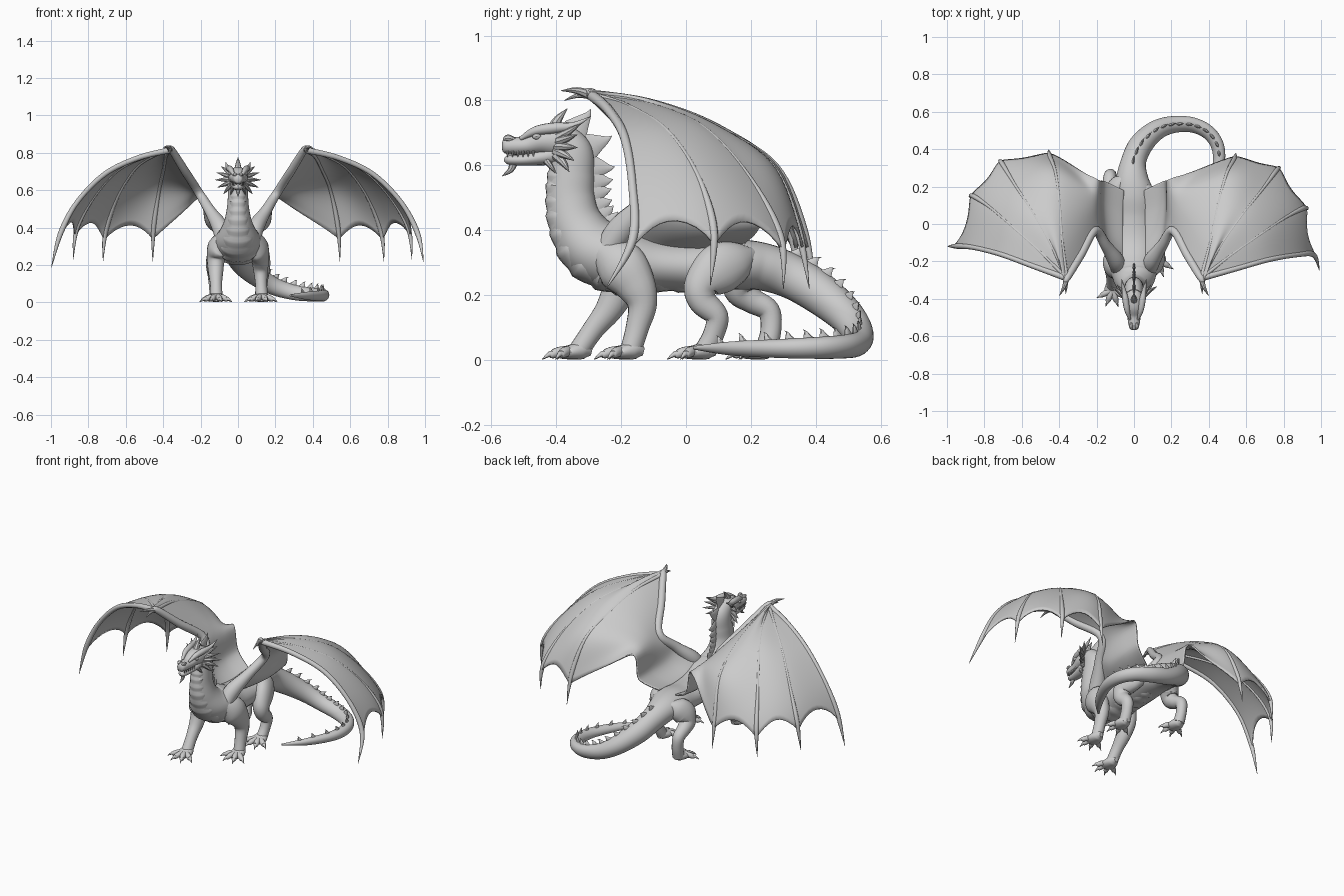
import bpy, bmesh, math
from mathutils import Vector, Matrix

X, Y, Z = Vector((1, 0, 0)), Vector((0, 1, 0)), Vector((0, 0, 1))


def cr(P, s):
    """Catmull-Rom point at parameter s (0 .. len-1)."""
    i = min(int(s), len(P) - 2)
    f = s - i
    a, b, c, d = P[max(i - 1, 0)], P[i], P[i + 1], P[min(i + 2, len(P) - 1)]
    return b + (c - a + (2 * a - 5 * b + 4 * c - d + (3 * (b - c) + d - a) * f) * f) * (f * 0.5)


def spline(pts, n=6):
    P = [Vector(p) for p in pts]
    m = (len(P) - 1) * n
    return [cr(P, k / n) for k in range(m + 1)]


def frames(D):
    """Position, tangent, side, normal and radii along a dense path."""
    P = [Vector(d[:3]) for d in D]
    out, side = [], None
    for i, p in enumerate(P):
        t = (P[min(i + 1, len(P) - 1)] - P[max(i - 1, 0)]).normalized()
        if side is None:
            side = Y if abs(t.x) > 0.9 else X
        side = (side - t * side.dot(t)).normalized()
        out.append((p, t, side, side.cross(t), max(D[i][3], 0.001), max(D[i][4], 0.001)))
    return out


def mesh(name, verts, faces):
    me = bpy.data.meshes.new(name)
    me.from_pydata(verts, [], faces)
    bm = bmesh.new()
    bm.from_mesh(me)
    bmesh.ops.recalc_face_normals(bm, faces=bm.faces)
    bm.to_mesh(me)
    bm.free()
    ob = bpy.data.objects.new(name, me)
    bpy.context.collection.objects.link(ob)
    return ob


def loft(name, F, seg=16):
    V, Q = [], []
    for p, t, s, n, rx, rz in F:
        for k in range(seg):
            a = 2 * math.pi * k / seg
            V.append(p + s * math.cos(a) * rx + n * math.sin(a) * rz)
    for i in range(len(F) - 1):
        for k in range(seg):
            j = (k + 1) % seg
            Q.append((i * seg + k, i * seg + j, (i + 1) * seg + j, (i + 1) * seg + k))
    Q += [tuple(range(seg)), tuple(range(len(V) - seg, len(V)))]
    return mesh(name, V, Q)


def tube(name, pts, seg=16, n=6):
    """Points are (x, y, z, r) or (x, y, z, rx, rz)."""
    return loft(name, frames(spline([tuple(p) + (p[3],) * (5 - len(p)) for p in pts], n)), seg)


def spike(name, a, b, r, bend=(0, 0, 0)):
    a, b = Vector(a), Vector(b)
    m = (a + b) / 2 + Vector(bend)
    return tube(name, [(*a, r), (*m, r * 0.65), (*b, 0.001)], 8, 4)


# neck, torso and tail as one lofted body
spine = [(0, -.385, .685, .044, .048), (0, -.35, .64, .05, .062), (0, -.353, .57, .054, .07),
         (0, -.355, .50, .06, .074), (0, -.338, .42, .079, .083), (0, -.285, .345, .115, .1),
         (0, -.19, .308, .133, .103), (0, -.08, .293, .118, .078), (0, .04, .287, .107, .075),
         (0, .15, .295, .107, .077), (-.01, .24, .287, .088, .073), (-.003, .33, .255, .068, .068),
         (.035, .42, .2, .064, .064), (.11, .495, .135, .055, .055), (.2, .53, .083, .045, .048),
         (.31, .53, .052, .037, .044), (.4, .487, .042, .034, .04), (.45, .405, .038, .032, .036),
         (.445, .29, .036, .028, .031), (.37, .14, .036, .02, .024), (.28, .025, .038, .005, .006)]
F = frames(spline(spine, 8))
loft("body", F, 28)

# overlapping throat and belly plates
plates = []
for i, (p, t, s, n, rx, rz) in enumerate(F[8:72]):
    saw = 1 + 0.14 * (1 - (i % 4) / 3)
    fade = min(1, (64 - i) / 24)
    plates.append((p - n * rz * 0.48, t, s, n, rx * 0.72 * (0.6 + 0.4 * fade) * saw, rz * 0.53 * saw))
loft("belly_plates", plates, 20)


def blade(i, h, w, lean):
    p, t, s, n, rx, rz = F[i]
    if i > 80:  # keep tail blades upright
        n = (Z - t * t.z).normalized()
        s = t.cross(n)
    b = p + n * rz * 0.85
    d = n + t * lean
    pts = [(*b, .008, w), (*(b + d * h * .45), .006, w * .55), (*(b + d * h * .8 - t * lean * h * .1), .003, w * .22),
           (*(b + d * h + t * lean * h * .3), .001, .001)]
    loft("crest_spike", [(q[0], d, s, t, q[4], q[5]) for q in frames(spline(pts, 3))], 8)


# crest blades along the neck and the tail
for i in range(3, 40, 5):
    blade(i, .085 - .0009 * i, .045, -.15)
for i in range(86, 157, 4):
    blade(i, .016 + F[i][5] * .35, .028 * (1 - (i - 86) / 140), .5)

# head: skull with snout, lower jaw, nose and eyes
tube("skull", [(0, -.35, .675, .035, .04), (0, -.39, .675, .052, .05), (0, -.44, .675, .05, .044),
               (0, -.49, .662, .037, .03), (0, -.535, .66, .03, .027), (0, -.56, .66, .022, .022),
               (0, -.567, .66, .008, .008)], 20)
tube("lower_jaw", [(0, -.38, .64, .044, .036), (0, -.44, .626, .038, .026), (0, -.5, .617, .029, .018),
                   (0, -.545, .617, .022, .015), (0, -.56, .618, .006, .005)], 16)
spike("chin_spike", (0, -.53, .612), (0, -.567, .567), .014, (0, .008, -.004))
spike("forehead_spike", (0, -.41, .71), (0, -.365, .775), .02, (0, -.006, 0))
for sx in (-1, 1):
    tube("nostril", [(sx * .012, -.525, .678, .006), (sx * .016, -.548, .684, .011), (sx * .012, -.562, .68, .004)], 8)
    tube("eye", [(sx * .04, -.472, .688, .004), (sx * .041, -.46, .689, .011), (sx * .042, -.447, .69, .004)], 8)
    tube("brow_horn", [(sx * .022, -.51, .682, .006), (sx * .036, -.465, .706, .014), (sx * .045, -.41, .715, .017),
                       (sx * .055, -.35, .722, .011), (sx * .066, -.295, .75, .001)], 10)
    # cheek frill
    for tx, ty, tz in ((.09, -.325, .728), (.115, -.335, .695), (.122, -.335, .655), (.11, -.345, .615), (.078, -.36, .58)):
        spike("frill_spike", (sx * .035, -.4, .66 + (tz - .66) * .35), (sx * tx, ty, tz), .016, (0, .004, 0))
    spike("jaw_spike", (sx * .028, -.43, .615), (sx * .04, -.4, .575), .011)
    for k in range(6):
        y = -.55 + k * .016
        x = sx * (.021 + k * .002)
        spike("tooth", (x, y, .645), (x, y, .626), .005)


def foot(x, y, name):
    tube(name, [(x, y + .06, .026, .012, .012), (x, y + .035, .031, .032, .027), (x, y - .005, .025, .044, .023),
                (x, y - .035, .02, .029, .016)])
    for deg in (-62, -22, 18, 58):
        dx, dy = math.sin(math.radians(deg)), -math.cos(math.radians(deg))
        tube(name + "_toe", [(x + dx * r, y + dy * r, z, w) for r, z, w in
                             ((.015, .028, .018), (.045, .025, .016), (.065, .018, .013), (.075, .018, .008), (.098, .003, .001))], 10, 4)


# front legs: right one stands back, left one steps forward
tube("front_leg_right", [(.075, -.25, .33, .05, .05), (.105, -.2, .29, .058, .08), (.118, -.155, .23, .048, .063),
                         (.121, -.135, .17, .039, .046), (.124, -.15, .1, .032, .036), (.127, -.17, .03, .033, .033)])
tube("front_leg_left", [(-.075, -.25, .33, .05, .05), (-.105, -.22, .29, .058, .08), (-.118, -.205, .23, .048, .058),
                        (-.119, -.235, .16, .04, .044), (-.117, -.285, .095, .032, .034), (-.115, -.33, .03, .033, .032)])
foot(.128, -.19, "front_foot_right")
foot(-.115, -.35, "front_foot_left")
# hind legs
tube("hind_leg_right", [(.05, .2, .325, .03, .025), (.08, .155, .305, .047, .065), (.108, .1, .28, .05, .078),
                        (.125, .048, .23, .047, .056), (.13, .052, .182, .041, .045), (.13, .095, .135, .033, .036),
                        (.125, .085, .08, .03, .033), (.12, .06, .03, .032, .034)])
tube("hind_leg_left", [(-.05, .24, .32, .03, .025), (-.08, .21, .295, .047, .06), (-.108, .175, .265, .05, .072),
                       (-.125, .168, .215, .046, .052), (-.13, .205, .183, .039, .04), (-.13, .255, .152, .033, .035),
                       (-.125, .261, .09, .03, .033), (-.12, .245, .03, .032, .034)])
foot(.12, .035, "hind_foot_right")
foot(-.12, .215, "hind_foot_left")

# wing fingers from the wrist to each tip
WRIST = Vector((.36, -.29, .815))
FINGERS = [[(.41, -.1, .785), (.45, .1, .71), (.495, .265, .6), (.535, .345, .4), (.545, .38, .22)],
           [(.46, -.12, .79), (.58, .05, .72), (.69, .19, .57), (.765, .29, .38), (.78, .3, .22)],
           [(.5, -.18, .785), (.67, -.06, .71), (.81, .035, .57), (.91, .085, .4), (.93, .075, .23)],
           [(.54, -.24, .775), (.72, -.19, .69), (.87, -.165, .54), (.96, -.165, .37), (.992, -.25, .215)]]
INNER = [[(.06, -.2, .4), (.06, -.08, .355), (.06, .05, .345), (.055, .18, .362)],
         [(.14, -.125, .48), (.155, -.03, .43), (.165, .1, .415), (.16, .23, .42)],
         [(.21, -.03, .59), (.215, .06, .59), (.215, .16, .58), (.215, .25, .56)]]
ENDS = [1, 1, 1, .86, .85, .85, .85]
SCALLOP = [0, .02, .06, .09, .09, .1]


def wing(sx, turns, last_tip, label):
    flip = lambda v: Vector((v.x * sx, v.y, v.z))
    fingers = []
    for f, turn in zip(FINGERS, turns):
        R = Matrix.Rotation(math.radians(turn), 3, 'Z')
        fingers.append([flip(WRIST + R @ (Vector(p) - WRIST)) for p in [WRIST] + f])
    fingers[3][-1] = flip(Vector(last_tip))
    ribs = [[flip(Vector(p)) for p in r] for r in INNER] + fingers
    # membrane with scalloped trailing edge
    sub, rows = 10, 28
    cols = (len(ribs) - 1) * sub + 1
    V, Q = [], []
    for c in range(cols):
        u = c / sub
        i = min(int(u), len(ribs) - 2)
        w = u - i
        end = ENDS[i] * (1 - w) + ENDS[i + 1] * w - SCALLOP[i] * 4 * w * (1 - w)
        for r in range(rows + 1):
            V.append(cr([cr(b, r / rows * end * (len(b) - 1)) for b in ribs], u))
    for c in range(cols - 1):
        for r in range(rows):
            a = c * (rows + 1) + r
            Q.append((a, a + 1, a + rows + 2, a + rows + 1))
    ob = mesh("wing_membrane_" + label, V, Q)
    m = ob.modifiers.new("thickness", 'SOLIDIFY')
    m.thickness, m.offset = .008, 0
    # fingers end in claws
    for k, f in enumerate(fingers):
        rad = [.017, .015, .014, .013, .014, .001] if k == 3 else [.012, .009, .008, .009, .013, .001]
        drop = [0, .003, .003, .002, 0, 0]
        tube("wing_finger_" + label, [(p.x, p.y, p.z - d, r) for p, r, d in zip(f, rad, drop)], 10, 8)
    # arm and wrist claws
    tube("wing_arm_" + label, [(sx * .085, -.25, .33, .035), (sx * .095, -.2, .4, .045), (sx * .15, -.115, .49, .03),
                               (sx * .21, -.035, .588, .024), (sx * .285, -.165, .705, .023),
                               (sx * .352, -.28, .812, .019), (sx * .37, -.31, .822, .012)], 14)
    spike("wing_claw_" + label, (sx * .36, -.29, .815), (sx * .4, -.385, .83), .016, (-sx * .006, 0, .008))
    spike("wing_claw_" + label, (sx * .36, -.29, .815), (sx * .365, -.375, .8), .012, (0, 0, .008))


wing(1, (0, 0, 0, 0), (.992, -.25, .215), "right")
wing(-1, (7.5, 5.5, 7, 4.5), (.998, -.12, .185), "left")

bpy.ops.object.select_all(action='SELECT')
bpy.context.view_layer.objects.active = bpy.context.selected_objects[0]
bpy.ops.object.shade_smooth_by_angle(angle=math.radians(40))
